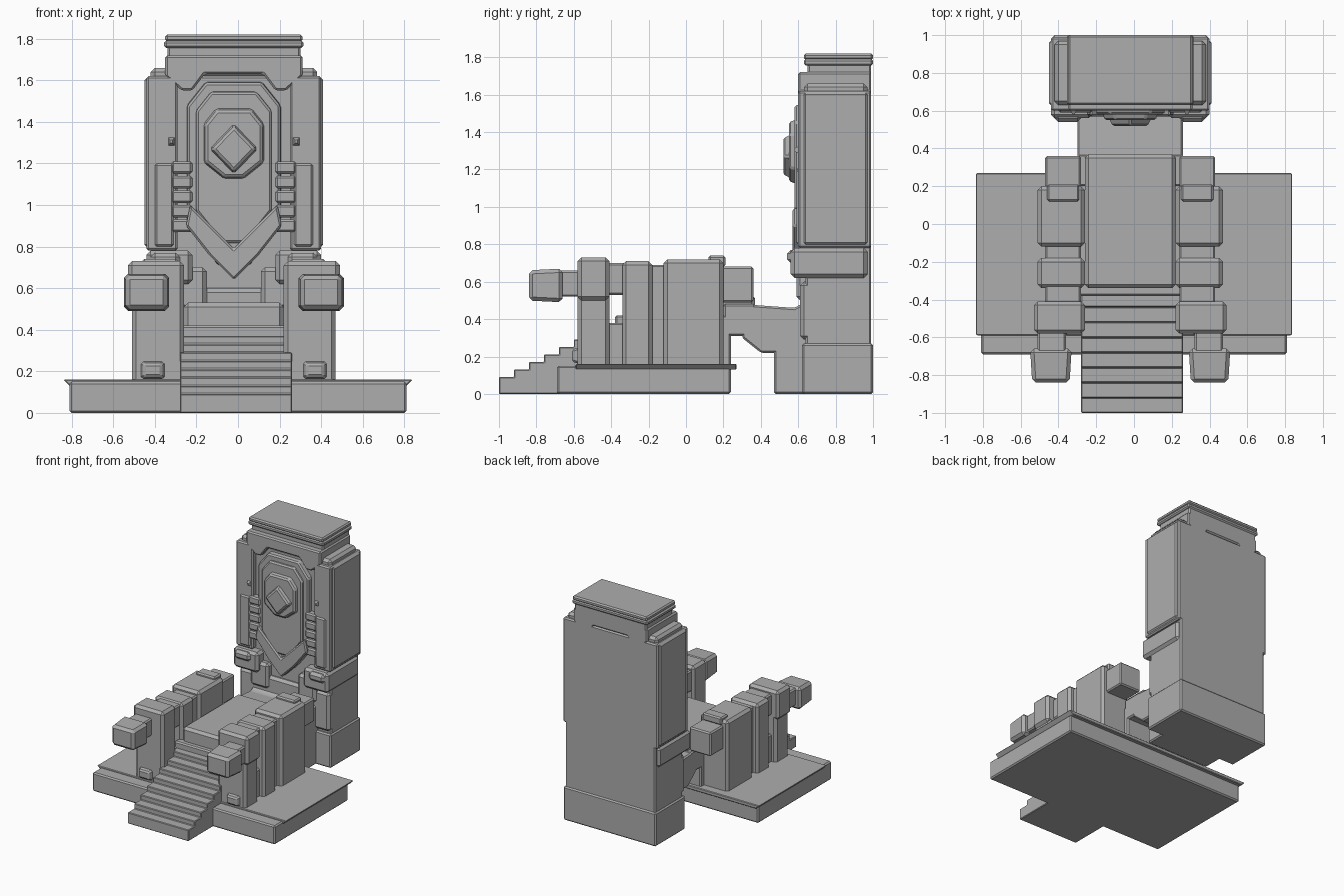
import bpy
import bmesh

if "Cube" in bpy.data.objects:
    bpy.data.objects.remove(bpy.data.objects["Cube"])

# Shared levels and edges
MIDDLE = -.02          # symmetry line of the throne
DECK = .16             # top of the platform
BACK = .99             # rear face of the back slab
FACE = .6              # front face of the pilasters
SHOULDER = 1.62        # top of the pilasters
WAIST = .8             # foot of the pilasters
ARM_IN, ARM_OUT = .24, .49
SLAB = .4              # half width of the back slab
FINE, ROUGH = .01, .02

stone = bpy.data.materials.new("grey_stone")
stone.use_nodes = True
grey = (.42, .42, .42, 1)
stone.diffuse_color = grey
stone.node_tree.nodes["Principled BSDF"].inputs["Base Color"].default_value = grey


def prism(name, outline, start, end, axis="y", chamfer=FINE, taper=1):
    """Extrude an outline along an axis; taper scales its start end."""
    bm = bmesh.new()
    count = len(outline)
    middle_u = sum(u for u, v in outline) / count
    middle_v = sum(v for u, v in outline) / count

    def ring(along, scale):
        verts = []
        for u, v in outline:
            u = middle_u + (u - middle_u) * scale
            v = middle_v + (v - middle_v) * scale
            places = {"x": (along, u, v), "y": (u, along, v), "z": (u, v, along)}
            verts.append(bm.verts.new(places[axis]))
        bm.faces.new(verts)
        return verts

    first, last = ring(start, taper), ring(end, 1)
    for i in range(count):
        bm.faces.new((first[i - 1], first[i], last[i], last[i - 1]))
    bmesh.ops.recalc_face_normals(bm, faces=bm.faces)
    mesh = bpy.data.meshes.new(name)
    bm.to_mesh(mesh)
    bm.free()
    mesh.materials.append(stone)
    part = bpy.data.objects.new(name, mesh)
    bpy.context.collection.objects.link(part)
    if chamfer:
        bevel = part.modifiers.new("chamfer", "BEVEL")
        bevel.width = chamfer
        bevel.segments = 1


def box(name, left, right, front, rear, bottom, top, chamfer=FINE, taper=1):
    outline = [(left, bottom), (right, bottom), (right, top), (left, top)]
    prism(name, outline, front, rear, "y", chamfer, taper)


def centred(name, half, front, rear, bottom, top, chamfer=FINE):
    box(name, MIDDLE - half, MIDDLE + half, front, rear, bottom, top, chamfer)


def pair(name, inner, outer, front, rear, bottom, top, chamfer=FINE, taper=1):
    """Matching left and right blocks, measured out from the symmetry line."""
    for side, sign in (("left_", 1), ("right_", -1)):
        edges = sorted((MIDDLE + sign * inner, MIDDLE + sign * outer))
        box(side + name, *edges, front, rear, bottom, top, chamfer, taper)


def symmetric(name, half, front, rear, chamfer=FINE, taper=1):
    """Plate from half an outline of (distance, height), top to bottom."""
    right = [(MIDDLE + d, z) for d, z in half]
    left = [(MIDDLE - d, z) for d, z in reversed(half) if d > 0]
    prism(name, right + left, front, rear, "y", chamfer, taper)


def shield(name, half, top, hip, foot, front, rear, taper):
    """Plate with cut top corners that narrows towards its foot."""
    outline = [(half * .6, top), (half, top - half / 2), (half, hip), (half / 3, foot)]
    symmetric(name, outline, front, rear, FINE, taper)


# Platform with a projecting lip
box("platform", -.81, .81, -.69, .24, 0, DECK - FINE)
lip = [(-.81, .13), (.81, .13), (.84, DECK), (-.84, DECK)]
prism("platform_lip", lip, -.59, .27, "y", FINE / 2)

# Stairs
tread, riser, count = .08, .04, 8
stairs = [(-.34, 0), (-1, 0)]
for i in range(count):
    y, z = i * tread - 1, i * riser + .09
    stairs += [(y, z), (y + tread, z)]
stairs[-1] = (-.34, z)
prism("stairs", stairs, -.28, .26, "x", FINE / 2)

# Seat and the bridge that joins it to the back
centred("seat_base", .28, -.38, .24, .1, .42)
centred("seat_cushion", ARM_IN, -.34, .37, .39, .53, ROUGH)
centred("seat_rear", .28, .2, .37, .31, .48)
bridge = [(.3, .3), (.4, .22), (.65, .22), (.65, .5), (.58, .46), (.3, .48)]
prism("seat_bridge", bridge, MIDDLE - .28, MIDDLE + .28, "x")
centred("bridge_foot", .28, .47, FACE + .1, 0, .27)

# Arms: a row of upright stones joined by narrower webs
posts = (("front", -.58, -.41, .73), ("middle", -.34, -.18, .71), ("rear", -.12, .2, .72))
for label, front, rear, top in posts:
    pair(label + "_post", ARM_IN, ARM_OUT, front, rear, DECK - ROUGH, top, ROUGH)
pair("front_post_head", ARM_IN, ARM_OUT + ROUGH, -.58, -.41, .5, .73, ROUGH)
web_in, web_out = ARM_IN + ROUGH, ARM_OUT - ROUGH * 2
pair("front_web_low", web_in, web_out, -.45, -.32, DECK - ROUGH, .38)
pair("front_web_high", web_in, web_out, -.45, -.32, .53, .7)
pair("middle_web", web_in, web_out, -.2, -.1, DECK - ROUGH, .69)
pair("arm_rear_block", web_in, web_out, .17, .36, .49, .68)
pair("arm_rear_cap", web_in + FINE, web_out - FINE, .12, .21, .68, .74)
pair("fist_neck", .34, ARM_OUT, -.7, -.55, .52, .66)
pair("fist", .31, .53, -.84, -.66, .49, .67, ROUGH, .9)
pair("foot_chip", .33, .45, -.61, -.57, DECK, .25, FINE, .7)

# Back slab and its lower courses
centred("back_slab", SLAB, FACE + .04, BACK, FINE, SHOULDER)
centred("back_plinth", SLAB + FINE, FACE + ROUGH, BACK + FINE, 0, .27)
centred("back_lower_course", SLAB, FACE + FINE, BACK, .29, FACE, ROUGH)
pair("waist_stone", .2, SLAB + ROUGH, FACE - .04, BACK - ROUGH, .62, .78, ROUGH)
pair("waist_ledge", .26, SLAB, FACE - .06, .7, .7, .77, ROUGH)
pair("inner_foot_stone", .13, .29, FACE - FINE, .7, .5, .7, ROUGH)

# Tall pilasters with raised side panels
pair("pilaster", .27, SLAB + ROUGH, FACE, BACK, WAIST - ROUGH, SHOULDER)
pair("side_panel", SLAB, .43, FACE + .03, BACK - ROUGH, WAIST, SHOULDER - FINE)
pair("pilaster_strip", .29, .38, FACE - FINE, FACE + FINE, WAIST, 1.2)
pair("pilaster_cap", .3, SLAB, FACE + .03, BACK - ROUGH, FACE + 1, SHOULDER + .04, ROUGH)
pair("pilaster_stud", .28, .32, FACE - ROUGH, FACE + FINE, 1.28, 1.33, 0, .3)

# Stacked teeth beside the centre panel
pitch = .07
for i in range(5):
    foot = WAIST + pitch * (i + 1)
    pair(f"tooth_{i + 1}", .2, .3, FACE - FINE, .7, foot, foot + pitch - FINE)

# Crown and layered cap
crown = [(.33, 1.72), (.33, 1.62), (.25, 1.55), (.2, 1.55), (.14, 1.63)]
symmetric("crown", crown, FACE, BACK)
centred("crown_course", .32, FACE + .05, BACK, SHOULDER, 1.77)
for label, half, foot in (("lower", .335, 1.755), ("upper", .33, 1.785)):
    centred("cap_" + label, half, .63, 1, foot, foot + .035)

# Pointed centre panel, chevron and diamond emblem
shield("centre_frame", .23, FACE + 1, .92, .7, FACE, .7, .97)
shield("centre_plate", .19, 1.56, .96, WAIST, FACE - ROUGH, .7, .95)
chevron = [(0, .79), (.21, 1), (.23, .9), (.12, .76), (0, .64)]
symmetric("chevron", chevron, FACE - .03, .7)
shield("emblem_back", .15, 1.47, 1.2, 1.12, FACE - .05, FACE, .9)
diamond = [(0, 1.4), (.125, 1.27), (0, 1.14)]
symmetric("diamond", diamond, FACE - .08, FACE - .03, FINE, .8)
